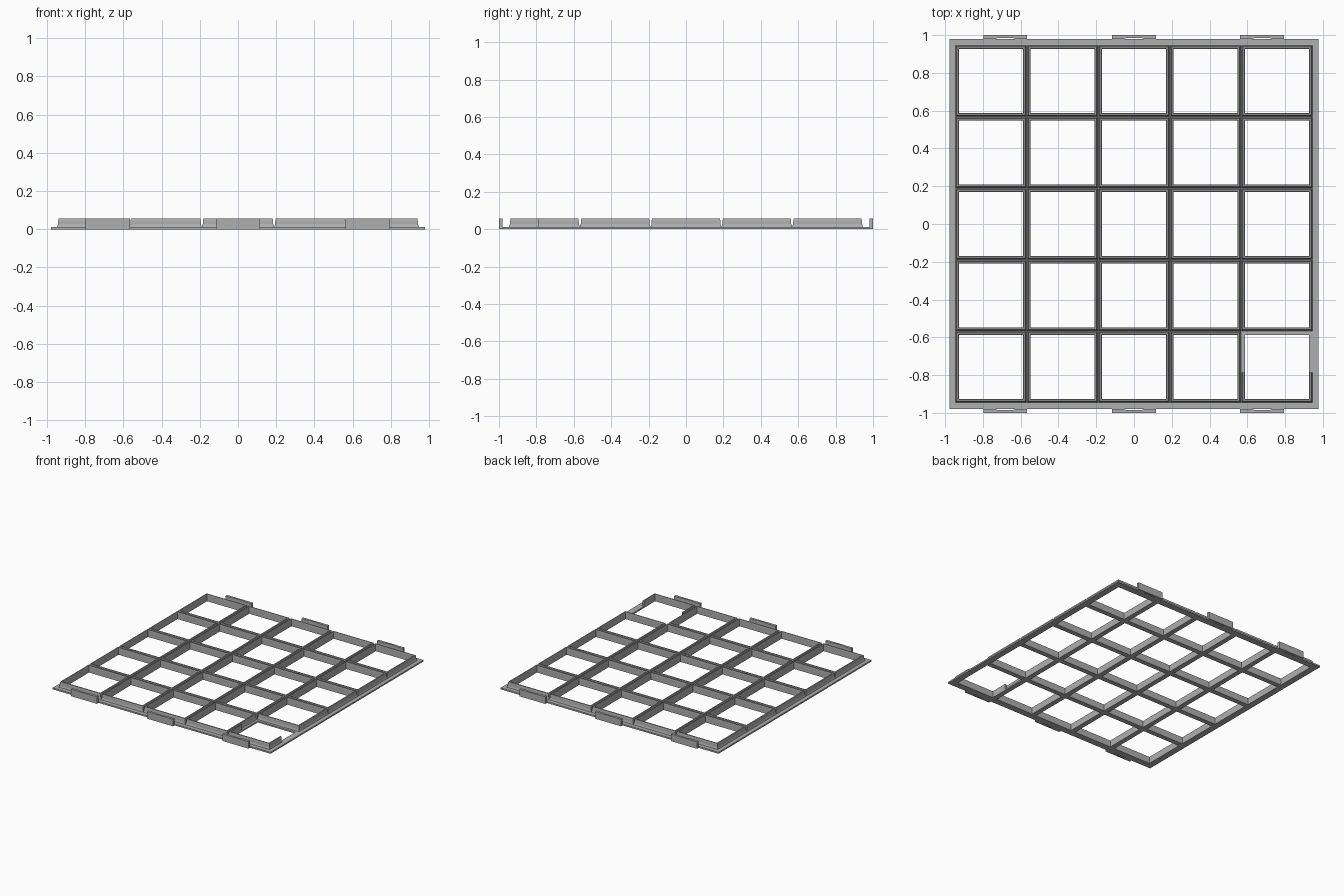
import bpy, bmesh

if "Cube" in bpy.data.objects:
    bpy.data.objects.remove(bpy.data.objects["Cube"], do_unlink=True)

PITCH, N = 0.3785, 5          # cell grid
HALF = PITCH / 2
EDGE_X, EDGE_Y = 0.978, 0.98  # outer edge of the base frame
BASE_H, TOP = 0.012, 0.056
WALL = 0.02                   # distance from cell edge to opening

grey = bpy.data.materials.new("plain grey")
grey.use_nodes = True
grey.diffuse_color = (0.43, 0.43, 0.43, 1)
grey.node_tree.nodes["Principled BSDF"].inputs["Base Color"].default_value = (0.43, 0.43, 0.43, 1)


def finish(bm, name):
    bmesh.ops.recalc_face_normals(bm, faces=bm.faces)
    mesh = bpy.data.meshes.new(name)
    bm.to_mesh(mesh)
    bm.free()
    mesh.materials.append(grey)
    obj = bpy.data.objects.new(name, mesh)
    bpy.context.collection.objects.link(obj)
    return obj


def extrude_up(bm, height):
    new = bmesh.ops.extrude_face_region(bm, geom=bm.faces[:])["geom"]
    verts = [v for v in new if isinstance(v, bmesh.types.BMVert)]
    bmesh.ops.translate(bm, verts=verts, vec=(0, 0, height))


centres = [(i - (N - 1) / 2) * PITCH for i in range(N)]


# Flat base lattice with square openings
def stations(edge):
    inner = [c + s * (HALF - WALL) for c in centres for s in (-1, 1)]
    return [-edge] + inner + [edge]


bm = bmesh.new()
xs, ys = stations(EDGE_X), stations(EDGE_Y)
grid = [[bm.verts.new((x, y, 0)) for y in ys] for x in xs]
for i in range(len(xs) - 1):
    for j in range(len(ys) - 1):
        if not (i % 2 and j % 2):
            bm.faces.new((grid[i][j], grid[i + 1][j], grid[i + 1][j + 1], grid[i][j + 1]))
extrude_up(bm, BASE_H)
finish(bm, "base_lattice")

# Raised lip around each cell: (inset from cell edge, height)
PROFILE = [(0.0005, BASE_H), (0.005, 0.028), (0.006, 0.047), (0.008, TOP),
           (0.018, TOP), (WALL, 0.05), (WALL, BASE_H)]


def cell_lip(name, cx, cy, cut_y=None):
    bm = bmesh.new()
    loops = []
    for inset, z in PROFILE:
        r = HALF - inset
        loops.append([bm.verts.new((cx + sx * r, cy + sy * r, z))
                      for sx, sy in ((-1, -1), (1, -1), (1, 1), (-1, 1))])
    for a, b in zip(loops, loops[1:] + loops[:1]):
        for k in range(4):
            m = (k + 1) % 4
            bm.faces.new((a[k], a[m], b[m], b[k]))
    if cut_y is not None:
        bmesh.ops.bisect_plane(bm, geom=bm.verts[:] + bm.edges[:] + bm.faces[:],
                               plane_co=(0, cut_y, 0), plane_no=(0, 1, 0), clear_outer=True)
        rim = [e for e in bm.edges if e.is_boundary]
        bmesh.ops.holes_fill(bm, edges=rim, sides=0)
    finish(bm, name)


for i, cx in enumerate(centres):
    for j, cy in enumerate(centres):
        # The front left cell keeps only the front part of its lip
        open_cell = i == N - 1 and j == 0
        cell_lip(f"cell_lip_{i}_{j}", cx, cy, -0.785 if open_cell else None)

# Upright clips on front and back, each with a shallow dent inside
for side, label in ((-1, "front"), (1, "back")):
    for n, cx in enumerate((-0.682, 0, 0.678)):
        outline = [(-0.116, 1), (-0.116, EDGE_Y), (-0.055, EDGE_Y), (-0.035, 0.986),
                   (0.035, 0.986), (0.055, EDGE_Y), (0.116, EDGE_Y), (0.116, 1)]
        bm = bmesh.new()
        bm.faces.new([bm.verts.new((cx + x, side * y, 0)) for x, y in outline])
        extrude_up(bm, TOP + 0.001)
        finish(bm, f"{label}_clip_{n}")
